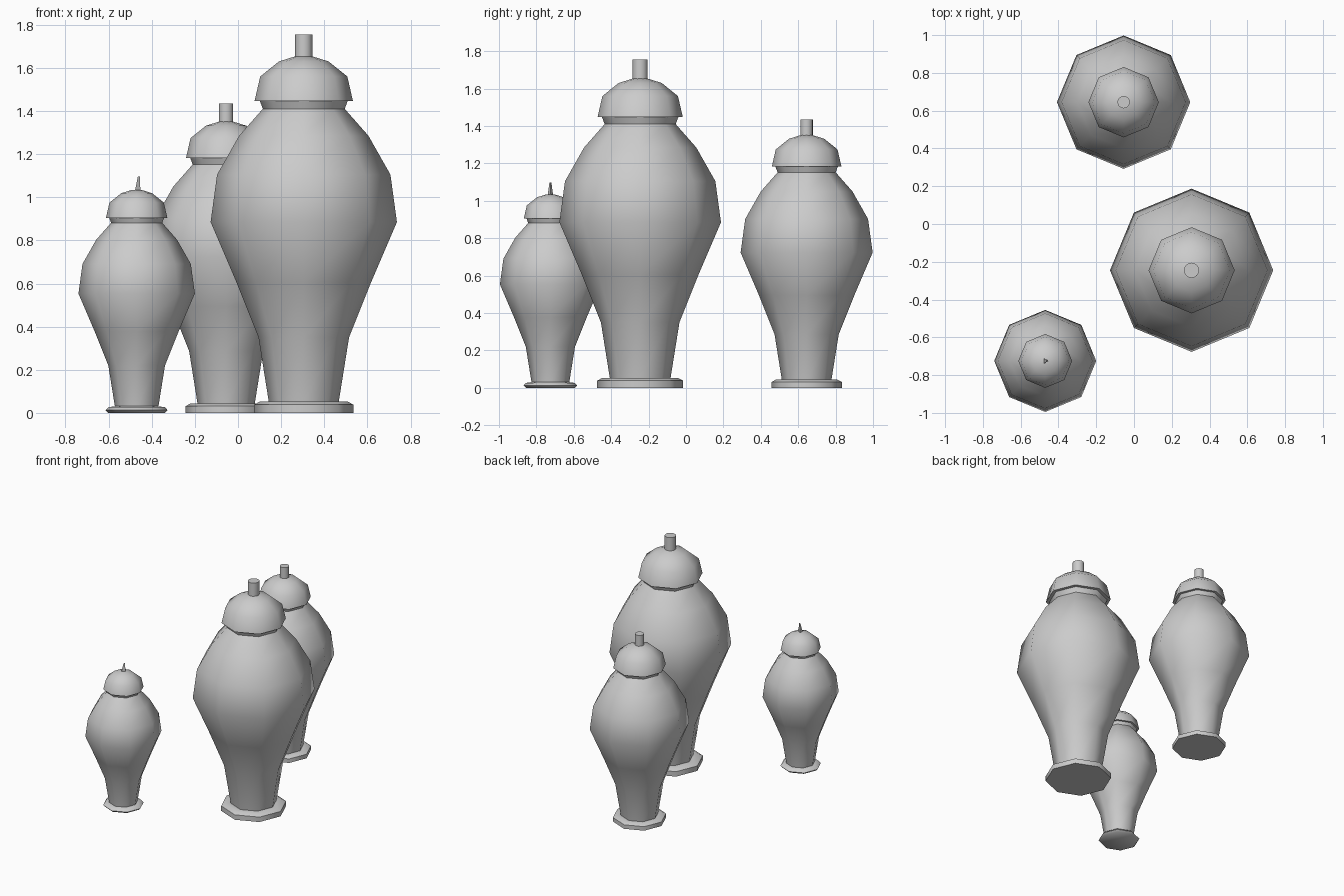
import bpy, bmesh, math
from mathutils import Matrix, Vector

cube = bpy.data.objects.get("Cube")
if cube:
    bpy.data.objects.remove(cube, do_unlink=True)

GREY = (0.6, 0.6, 0.6, 1.0)
stone = bpy.data.materials.new("grey_ceramic")
stone.use_nodes = True
stone.diffuse_color = GREY
stone.node_tree.nodes["Principled BSDF"].inputs["Base Color"].default_value = GREY

# Profiles as (radius, height), bottom to top
FOOT = [(0.23, 0), (0.23, 0.038), (0.203, 0.053), (0.155, 0.053)]
BODY = [(0.162, 0.05), (0.21, 0.35), (0.312, 0.605), (0.432, 0.885), (0.402, 1.105),
        (0.3, 1.285), (0.19, 1.41), (0.205, 1.45)]
LID = [(0.19, 1.447), (0.228, 1.447), (0.202, 1.56), (0.115, 1.63), (0.035, 1.655)]
KNOB = [(0.04, 1.645), (0.04, 1.755)]
SMALL_FOOT = [(0.21, 0), (0.23, 0.02), (0.21, 0.042), (0.155, 0.05)]


def lathe(name, profile, place, scale, sides=8, lean=0.0):
    """Turn a profile into a closed faceted solid."""
    bm = bmesh.new()
    rings = []
    for r, z in profile:
        ring = []
        for i in range(sides):
            a = math.tau * i / sides
            shift = lean * (z - profile[0][1])
            ring.append(bm.verts.new((r * math.cos(a) + shift, r * math.sin(a), z)))
        rings.append(ring)
    for low, high in zip(rings, rings[1:]):
        for i in range(sides):
            j = (i + 1) % sides
            bm.faces.new((low[i], low[j], high[j], high[i]))
    bm.faces.new(rings[0][::-1])
    bm.faces.new(rings[-1])
    bm.transform(Matrix.Translation(Vector((*place, 0))) @ Matrix.Scale(scale, 4))
    mesh = bpy.data.meshes.new(name)
    bm.to_mesh(mesh)
    bm.free()
    mesh.materials.append(stone)
    obj = bpy.data.objects.new(name, mesh)
    bpy.context.collection.objects.link(obj)
    bpy.ops.object.select_all(action="DESELECT")
    obj.select_set(True)
    bpy.context.view_layer.objects.active = obj
    bpy.ops.object.shade_smooth_by_angle(angle=math.radians(50))
    return obj


# Three lidded urns in falling size
for size, place, scale in (("large", (0.305, -0.245), 1.0),
                           ("medium", (-0.055, 0.645), 0.817),
                           ("small", (-0.47, -0.725), 0.625)):
    small = size == "small"
    lathe(size + "_urn_foot", SMALL_FOOT if small else FOOT, place, scale)
    lathe(size + "_urn_body", BODY, place, scale)
    lathe(size + "_urn_lid", LID, place, scale)
    if small:
        # Thin leaning spike instead of a round knob
        lathe("small_urn_spike", [(0.028, 1.64), (0.01, 1.755)], place, scale, 3, 0.12)
    else:
        lathe(size + "_urn_knob", KNOB, place, scale, 16)
